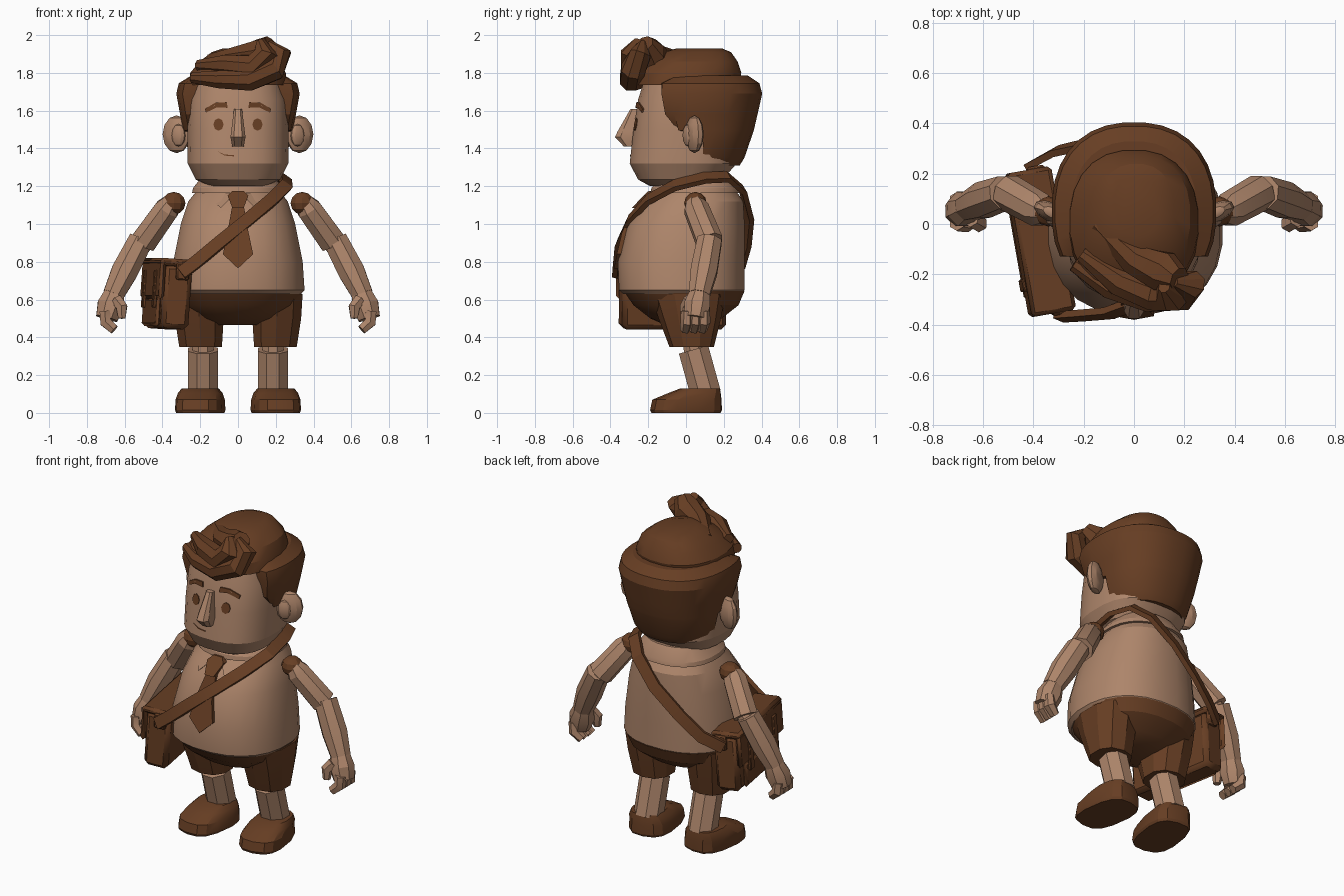
import bpy, bmesh
from math import cos, sin, pi, radians, copysign
from mathutils import Vector, Matrix
from mathutils.bvhtree import BVHTree

if "Cube" in bpy.data.objects:
    bpy.data.objects.remove(bpy.data.objects["Cube"], do_unlink=True)


def material(name, colour):
    mat = bpy.data.materials.new(name)
    mat.use_nodes = True
    mat.diffuse_color = colour
    mat.node_tree.nodes["Principled BSDF"].inputs["Base Color"].default_value = colour
    return mat


TAN = material("warm tan", (.42, .235, .145, 1))
BROWN = material("chestnut brown", (.135, .048, .017, 1))
parts = []


def finish(name, bm, mat):
    bmesh.ops.recalc_face_normals(bm, faces=bm.faces)
    mesh = bpy.data.meshes.new(name)
    bm.to_mesh(mesh)
    bm.free()
    mesh.materials.append(mat)
    obj = bpy.data.objects.new(name, mesh)
    bpy.context.collection.objects.link(obj)
    parts.append(obj)
    return obj


def skin(name, rings, mat, loop=False):
    """Join equal rings of points into a tube, capped unless it loops."""
    bm = bmesh.new()
    rows = [[bm.verts.new(p) for p in ring] for ring in rings]
    count = len(rows[0])
    pairs = list(zip(rows, rows[1:])) + ([(rows[-1], rows[0])] if loop else [])
    for a, b in pairs:
        for i in range(count):
            j = (i + 1) % count
            bm.faces.new((a[i], a[j], b[j], b[i]))
    if not loop:
        bm.faces.new(rows[0])
        bm.faces.new(rows[-1])
    return finish(name, bm, mat)


def oval(z, rx, ry, cx=0, cy=0, sides=24, square=2.3, turn=0):
    """Horizontal superellipse ring, optionally turned about its own centre."""
    ring = []
    for i in range(sides):
        a = 2 * pi * (i + .5) / sides
        x = rx * copysign(abs(cos(a)) ** (2 / square), cos(a))
        y = ry * copysign(abs(sin(a)) ** (2 / square), sin(a))
        ring.append(Vector((cx + x * cos(turn) - y * sin(turn),
                            cy + x * sin(turn) + y * cos(turn), z)))
    return ring


def tube(name, path, radii, mat, sides=8):
    path = [Vector(p) for p in path]
    rings = []
    for i, (p, r) in enumerate(zip(path, radii)):
        along = (path[min(i + 1, len(path) - 1)] - path[max(i - 1, 0)]).normalized()
        u = along.cross(Vector((0, 1, 0))).normalized()
        v = along.cross(u)
        angles = [2 * pi * (k + .5) / sides for k in range(sides)]
        rings.append([p + r * (cos(a) * u + sin(a) * v) for a in angles])
    return skin(name, rings, mat)


def ball(name, centre, size, mat, turn=0):
    bm = bmesh.new()
    matrix = (Matrix.Translation(centre) @ Matrix.Rotation(turn, 4, 'Z')
              @ Matrix.Diagonal((*size, 1)))
    bmesh.ops.create_uvsphere(bm, u_segments=10, v_segments=6, radius=1, matrix=matrix)
    return finish(name, bm, mat)


def box(name, frame, centre, size, mat, bevel=.015):
    bm = bmesh.new()
    bmesh.ops.create_cube(bm, size=1, matrix=frame @ Matrix.Translation(centre)
                          @ Matrix.Diagonal((*size, 1)))
    obj = finish(name, bm, mat)
    mod = obj.modifiers.new("soft edges", 'BEVEL')
    mod.width, mod.segments = bevel, 1
    return obj


def plate(name, base, outline, out, mat, sink=.004):
    """Thin plate laid on the front of a base part, outline in x and z."""
    tree = BVHTree.FromObject(base, bpy.context.evaluated_depsgraph_get())
    front, back = [], []
    for x, z in outline:
        hit = tree.ray_cast(Vector((x, -2, z)), Vector((0, 1, 0)))[0]
        y = hit.y if hit else -.1
        front.append((x, y - out, z))
        back.append((x, y + sink, z))
    return skin(name, [front, back], mat)


# Head and face
head = skin("head", [oval(z, rx, ry, cy=cy, square=2.6) for z, rx, ry, cy in (
    (1.2, .15, .15, -.04), (1.235, .225, .225, -.03), (1.32, .268, .285, -.015),
    (1.5, .27, .28, 0), (1.66, .262, .265, .01), (1.8, .22, .23, .02))], TAN)
skin("nose", [oval(z, rx, ry, cy=cy, sides=8, square=3) for z, rx, ry, cy in (
    (1.41, .032, .035, -.295), (1.46, .042, .07, -.31), (1.49, .038, .06, -.305),
    (1.61, .022, .025, -.27))], TAN)
plate("mouth", head, [(-.11, 1.385), (-.07, 1.362), (-.02, 1.358),
                      (-.02, 1.364), (-.07, 1.368)], .003, BROWN)
for s, side in ((1, "left"), (-1, "right")):
    plate(side + "_eye", head, [(s * .103 + .027 * cos(k * pi / 4),
          1.527 + .033 * sin(k * pi / 4)) for k in range(8)], .005, BROWN)
    plate(side + "_eyebrow", head, [(s * x, z) for x, z in (
        (.055, 1.615), (.06, 1.645), (.12, 1.642), (.175, 1.61), (.17, 1.59),
        (.11, 1.618))], .008, BROWN, .01)
    # Ears: a flared rim around a smaller inner fold
    ball(side + "_ear", (s * .325, .045, 1.475), (.08, .04, .1), TAN, s * radians(25))
    ball(side + "_inner_ear", (s * .315, .01, 1.47), (.04, .025, .06), TAN, s * radians(25))

# Back hair: rings cut off at a front line that rises into sideburns
rings = []
for z, rx, ry, front in ((1.31, .225, .235, .11), (1.35, .255, .26, .09),
                         (1.48, .288, .305, .09), (1.495, .29, .31, -.04),
                         (1.58, .308, .33, -.11), (1.69, .328, .355, -.13),
                         (1.745, .315, .34, -.13), (1.785, .25, .28, -.05)):
    ring = oval(z, rx, ry, cy=.05, sides=32)
    for p in ring:
        p.y = max(p.y, front)
    rings.append(ring)
skin("back_hair", rings, BROWN)

# Top hair and swept quiff
skin("top_hair", [oval(z, rx, ry, cx, cy) for z, rx, ry, cx, cy in (
    (1.735, .262, .28, 0, 0), (1.8, .255, .285, 0, .01), (1.86, .215, .245, .01, .03),
    (1.91, .15, .18, .01, .06), (1.93, .09, .12, .01, .07))], BROWN)
strands = (
    (((-.24, -.16, 1.775), (-.1, -.25, 1.765), (.06, -.29, 1.765), (.19, -.28, 1.82),
      (.225, -.24, 1.9), (.16, -.23, 1.96)), (.03, .05, .065, .068, .06, .02)),
    (((-.21, -.12, 1.84), (-.06, -.23, 1.84), (.08, -.28, 1.83), (.15, -.28, 1.9),
      (.12, -.25, 1.97)), (.03, .06, .07, .07, .025)),
    (((-.15, 0, 1.87), (0, -.14, 1.88), (.12, -.19, 1.9), (.18, -.22, 1.955)),
     (.03, .065, .085, .05)))
for i, (path, radii) in enumerate(strands):
    tube("quiff_strand_%d" % i, path, radii, BROWN)

# Shirt with collar and tie
shirt = skin("shirt", [oval(z, rx, ry, cy=cy) for z, rx, ry, cy in (
    (.63, .335, .315, -.02), (.65, .355, .335, -.022), (.8, .345, .338, -.025),
    (1, .305, .31, .002), (1.12, .265, .265, .04), (1.2, .2, .19, .06),
    (1.25, .16, .15, .06))], TAN)
skin("collar", [oval(z, rx, ry, cy=cy) for z, rx, ry, cy in (
    (1.165, .245, .24, .05), (1.19, .24, .235, .05), (1.26, .185, .175, .06))], TAN)
for s, side in ((1, "left"), (-1, "right")):
    plate(side + "_collar_flap", shirt, [(s * x, z) for x, z in (
        (.005, 1.175), (.09, 1.085), (.2, 1.17), (.15, 1.215))], .025, TAN, .02)
plate("tie_blade", shirt, [(-.03, 1.1), (.03, 1.1), (.055, .96), (.08, .84),
                           (0, .765), (-.08, .84), (-.055, .96)], .022, BROWN, .02)
plate("tie_knot", shirt, [(-.055, 1.15), (-.03, 1.175), (.03, 1.175), (.055, 1.15),
                          (.03, 1.085), (-.03, 1.085)], .04, BROWN, .02)

# Shorts seat
skin("shorts_seat", [oval(z, rx, ry, cy=cy) for z, rx, ry, cy in (
    (.465, .12, .11, 0), (.5, .22, .19, 0), (.57, .31, .28, 0),
    (.645, .345, .322, -.01))], BROWN)

for s, side in ((1, "left"), (-1, "right")):
    def limb(name, path, radii, mat=TAN, sides=8):
        tube(side + "_" + name, [(s * x, y, z) for x, y, z in path], radii, mat, sides)

    # Leg: shorts leg, knee, shin and shoe
    skin(side + "_shorts_leg", [oval(z, rx, ry, s * cx, cy, 10) for z, rx, ry, cx, cy in (
        (.35, .118, .118, .198, .03), (.5, .135, .165, .205, .02),
        (.63, .138, .2, .21, .01))], BROWN)
    limb("knee", ((.185, .035, .42), (.185, .045, .32)), (.06, .06))
    limb("shin", ((.185, .04, .335), (.185, .105, .1)), (.087, .087))
    skin(side + "_shoe", [oval(z, rx, ry, s * .2, cy, 14, 2.8, s * radians(8))
         for z, rx, ry, cy in ((0, .122, .185, 0), (.015, .128, .192, 0),
                               (.07, .125, .185, .005), (.105, .115, .14, .045),
                               (.13, .095, .105, .075))], BROWN)

    # Arm: shoulder joint, upper arm, elbow, forearm
    ball(side + "_shoulder", (s * .34, .05, 1.11), (.065, .06, .06), BROWN)
    limb("upper_arm", ((.35, .045, 1.125), (.375, .055, 1.08), (.5, .125, .905)),
         (.045, .07, .075))
    limb("elbow", ((.47, .115, .94), (.53, .125, .85)), (.05, .05))
    limb("forearm", ((.515, .125, .915), (.6, .095, .75), (.66, .07, .625)),
         (.07, .076, .06))
    # Hand: palm, curled fingers and thumb
    limb("palm", ((.65, .075, .645), (.675, .06, .57), (.695, .05, .5)), (.055, .075, .062))
    for k in range(3):
        y = .005 + k * .045
        limb("finger_%d" % k, ((.705, y, .54), (.7, y, .48), (.655, y - .01, .44)),
             (.032, .035, .028), TAN, 6)
    limb("thumb", ((.645, .02, .6), (.615, 0, .56), (.615, -.005, .5)), (.035, .034, .022), TAN, 6)

# Satchel, built in its own turned frame
frame = (Matrix.Translation((-.37, -.07, .63)) @ Matrix.Rotation(radians(10), 4, 'Z')
         @ Matrix.Rotation(radians(4), 4, 'Y'))
box("bag_body", frame, (0, 0, -.015), (.15, .56, .34), BROWN, .025)
box("bag_flap_top", frame, (-.01, 0, .165), (.18, .58, .04), BROWN)
box("bag_flap_side", frame, (-.085, 0, .07), (.03, .58, .2), BROWN)
box("bag_pocket", frame, (-.08, 0, -.1), (.03, .44, .15), BROWN)
for y in (-.16, .16):
    box("bag_buckle_strap", frame, (-.1, y, .02), (.02, .05, .2), BROWN, .005)
for y in (-.285, .285):
    box("strap_lug", frame, (.02, y, .12), (.07, .03, .09), BROWN, .008)

# Shoulder strap: flat band from the bag, over the left shoulder and down the back
path = [Vector(p) for p in (
    (-.3, -.37, .74), (-.22, -.365, .8), (-.1, -.355, .9), (.05, -.3, 1.02),
    (.18, -.2, 1.13), (.255, -.06, 1.205), (.25, .1, 1.245), (.2, .22, 1.25),
    (.12, .3, 1.18), (-.02, .335, 1.04), (-.18, .32, .9), (-.31, .29, .79), (-.42, .23, .73))]
rings = []
for i, p in enumerate(path):
    along = (path[min(i + 1, len(path) - 1)] - path[max(i - 1, 0)]).normalized()
    out = p - Vector((0, 0, .85))
    out = (out - along * out.dot(along)).normalized()
    wide = along.cross(out) * .034
    out *= .014
    rings.append([p + wide + out, p - wide + out, p - wide - out, p + wide - out])
skin("shoulder_strap", rings, BROWN)

# Soft shading with sharp creases
bpy.ops.object.select_all(action='DESELECT')
for obj in parts:
    obj.select_set(True)
bpy.context.view_layer.objects.active = parts[0]
bpy.ops.object.shade_smooth_by_angle(angle=radians(25))
